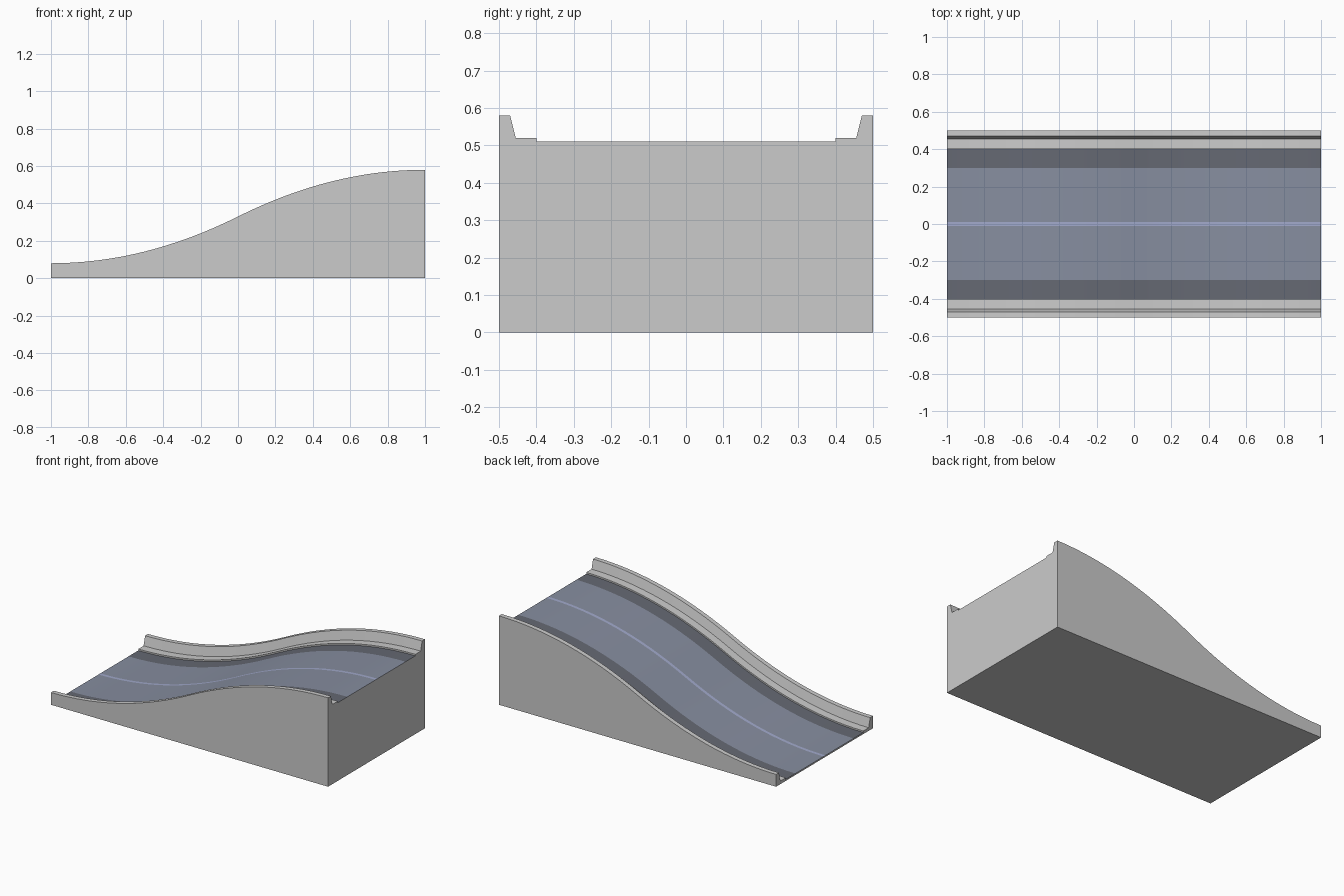
import bpy, bmesh

if "Cube" in bpy.data.objects:
    bpy.data.objects.remove(bpy.data.objects["Cube"])

STEPS = 32

def rail_height(x):
    # S-shaped slope made from two mirrored parabolas
    t = (x + 1) / 2
    s = 2 * t * t if t < 0.5 else 1 - 2 * (1 - t) ** 2
    return 0.08 + 0.5 * s

def material(name, rgb):
    m = bpy.data.materials.new(name)
    m.diffuse_color = (*rgb, 1)
    m.use_nodes = True
    m.node_tree.nodes["Principled BSDF"].inputs["Base Color"].default_value = m.diffuse_color
    return m

# Half cross-section: (y, depth below rail top), outside to centre
half = [(0.5, 0), (0.47, 0), (0.455, 0.06), (0.4, 0.06), (0.4, 0.07), (0.3, 0.07), (0.01, 0.07)]
section = [(-y, d) for y, d in half] + half[::-1]

# Material of each top strip: 0 concrete, 1 gutter, 2 asphalt, 3 centre line
strips = [0, 0, 0, 0, 1, 2]
strips = strips + [3] + strips[::-1]

# Sweep the section along x, closing down to the flat base
bm = bmesh.new()
rows = []
for i in range(STEPS + 1):
    x = -1 + 2 * i / STEPS
    h = rail_height(x)
    ring = [(y, h - d) for y, d in section] + [(0.5, 0), (-0.5, 0)]
    rows.append([bm.verts.new((x, y, z)) for y, z in ring])

n = len(rows[0])
for a, b in zip(rows, rows[1:]):
    for j in range(n):
        k = (j + 1) % n
        f = bm.faces.new((a[j], b[j], b[k], a[k]))
        f.material_index = strips[j] if j < len(strips) else 0

# End walls
bm.faces.new(rows[0])
bm.faces.new(rows[-1][::-1])
bmesh.ops.recalc_face_normals(bm, faces=bm.faces)

mesh = bpy.data.meshes.new("road_slope")
bm.to_mesh(mesh)
bm.free()
ob = bpy.data.objects.new("road_slope", mesh)
bpy.context.collection.objects.link(ob)

for name, rgb in (("concrete", (0.8, 0.8, 0.82)), ("gutter", (0.13, 0.14, 0.17)),
                  ("asphalt", (0.24, 0.27, 0.35)), ("centre_line", (0.36, 0.4, 0.6))):
    mesh.materials.append(material(name, rgb))

# Smooth along the slope, sharp at the kerb edges
bpy.context.view_layer.objects.active = ob
ob.select_set(True)
bpy.ops.object.shade_smooth_by_angle(angle=0.52)
